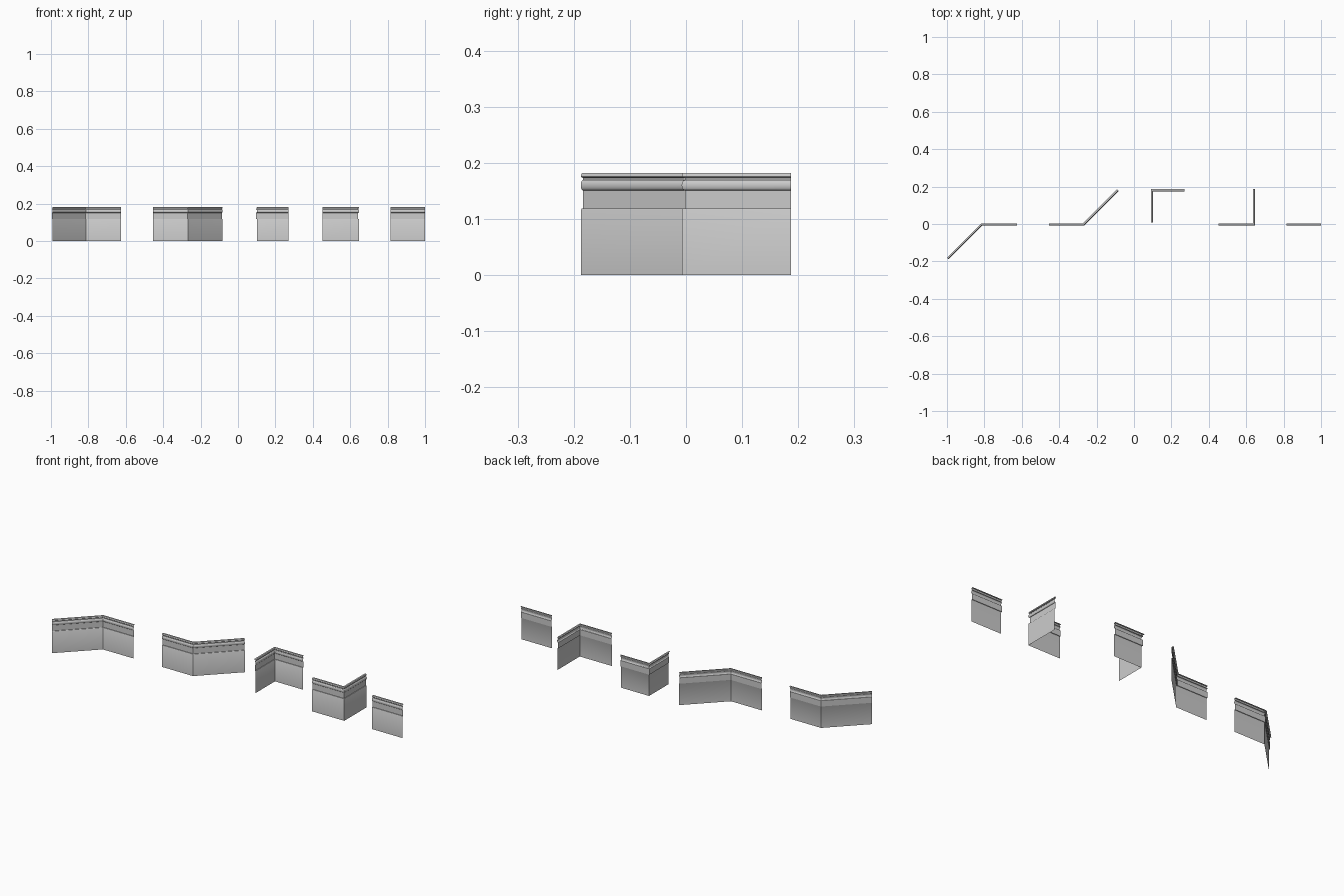
import bpy, bmesh, math
from mathutils import Vector

if "Cube" in bpy.data.objects:
    bpy.data.objects.remove(bpy.data.objects["Cube"])

# moulding cross-section: (distance out from wall line, height), bottom to top
profile = [(.007, 0), (.007, .116), (.0055, .119), (.002, .119), (.002, .151)]
# rounded bead
for i in range(9):
    a = -math.pi / 2 + math.pi * i / 8
    profile.append((.003 + .0047 * math.cos(a), .160 + .009 * math.sin(a)))
# cap with eased front edge, running back to the wall
profile += [(.002, .169), (.002, .173), (.006, .174), (.0072, .176),
            (.0068, .179), (.005, .182), (-.004, .182)]


def sweep(name, path):
    """Sweep the profile along a plan path with mitred corners (front = right of travel)."""
    pts = [Vector(p) for p in path]
    normals = []
    for a, b in zip(pts, pts[1:]):
        d = (b - a).normalized()
        normals.append(Vector((d.y, -d.x)))
    bm = bmesh.new()
    rows = []
    for i, p in enumerate(pts):
        n0 = normals[max(i - 1, 0)]
        n1 = normals[min(i, len(normals) - 1)]
        miter = (n0 + n1) / (1 + n0.dot(n1))
        rows.append([bm.verts.new((p.x + miter.x * d, p.y + miter.y * d, z))
                     for d, z in profile])
    for r0, r1 in zip(rows, rows[1:]):
        for j in range(len(profile) - 1):
            bm.faces.new((r0[j], r1[j], r1[j + 1], r0[j + 1]))
    me = bpy.data.meshes.new(name)
    bm.to_mesh(me)
    bm.free()
    ob = bpy.data.objects.new(name, me)
    bpy.context.collection.objects.link(ob)
    bpy.ops.object.select_all(action='DESELECT')
    ob.select_set(True)
    bpy.context.view_layer.objects.active = ob
    bpy.ops.object.shade_smooth_by_angle(angle=math.radians(35))
    return ob


# 45 degree corners, square corners and a straight length
sweep("skirting_inner_45", [(-.997, -.182), (-.815, 0), (-.626, 0)])
sweep("skirting_outer_45", [(-.455, 0), (-.27, 0), (-.088, .182)])
sweep("skirting_inner_90", [(.094, .008), (.094, .182), (.27, .182)])
sweep("skirting_outer_90", [(.453, 0), (.64, 0), (.64, .187)])
sweep("skirting_straight", [(.815, 0), (1, 0)])
